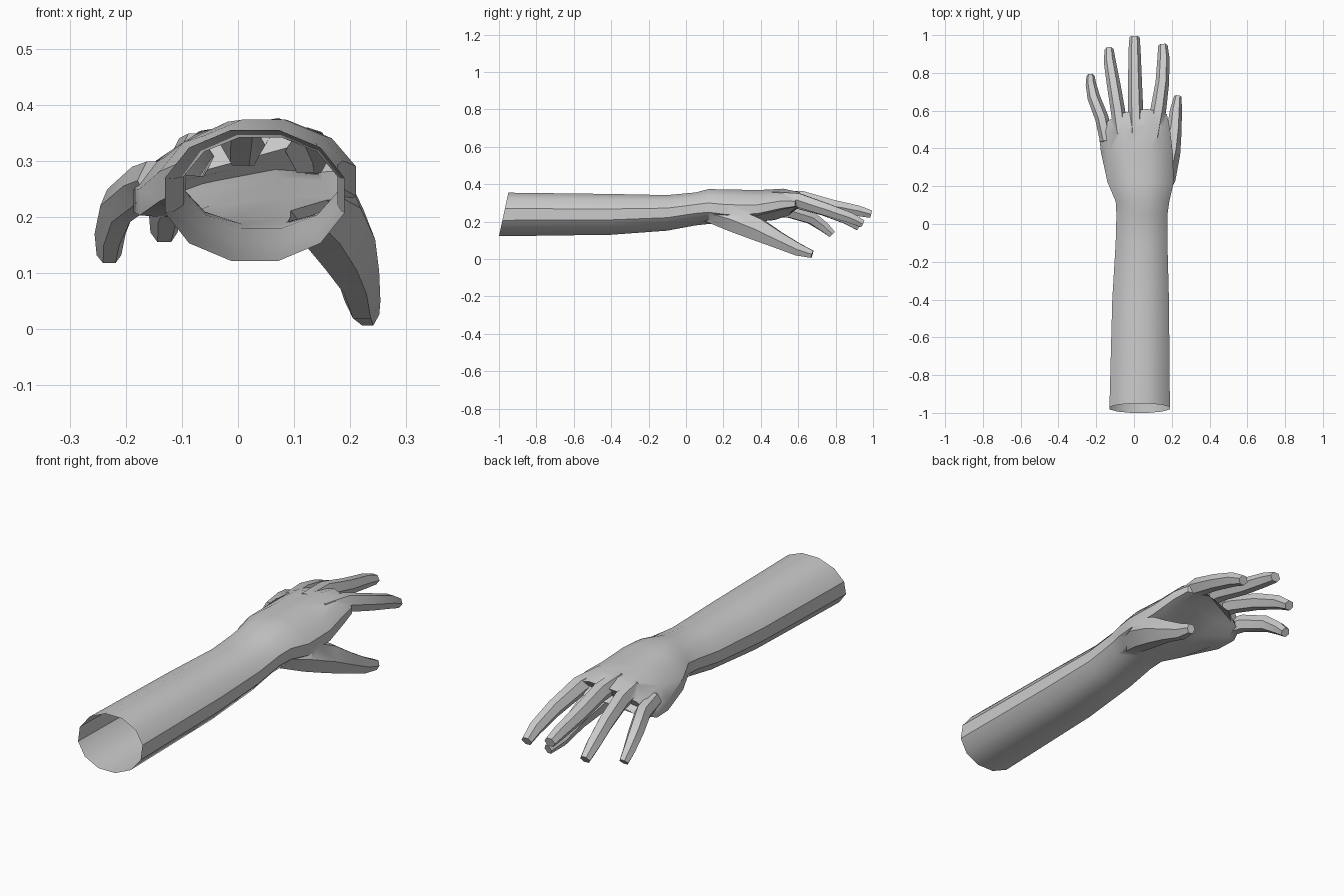
import bpy, bmesh, math
from mathutils import Vector

if "Cube" in bpy.data.objects:
    bpy.data.objects.remove(bpy.data.objects["Cube"])


def loft(name, rings):
    """Skin closed rings of points into a capped tube."""
    bm = bmesh.new()
    loops = [[bm.verts.new(p) for p in ring] for ring in rings]
    n = len(loops[0])
    for a, b in zip(loops, loops[1:]):
        for i in range(n):
            j = (i + 1) % n
            bm.faces.new((a[i], a[j], b[j], b[i]))
    bm.faces.new(loops[0])
    bm.faces.new(loops[-1])
    bmesh.ops.triangulate(bm, faces=[f for f in bm.faces if len(f.verts) == 4])
    bmesh.ops.recalc_face_normals(bm, faces=bm.faces)
    mesh = bpy.data.meshes.new(name)
    bm.to_mesh(mesh)
    bm.free()
    ob = bpy.data.objects.new(name, mesh)
    bpy.context.collection.objects.link(ob)
    return ob


def section(y, cx, hw, top, bot, arch=0, power=1.0, slant=0, shear=0, n=12):
    """Arm or palm cross-section; arch droops the sides, shear pulls them back."""
    pts = []
    for i in range(n):
        a = 2 * math.pi * (i + 0.5) / n
        c, s = math.cos(a), math.sin(a)
        c = math.copysign(abs(c) ** power, c) / math.cos(math.pi / n) ** power
        s = math.copysign(abs(s) ** power, s) / math.cos(math.pi / n) ** power
        x = cx + hw * c
        d2 = (x - 0.05) ** 2
        z = (top + bot) / 2 + s * (top - bot) / 2 - arch * d2
        pts.append((x, y + slant * s - shear * d2, z))
    return pts


def digit(name, path, n=6):
    """Finger from joints given as (x, y, z, half width, half height)."""
    pts = [Vector(p[:3]) for p in path]
    rings = []
    for k, p in enumerate(path):
        t = (pts[min(k + 1, len(pts) - 1)] - pts[max(k - 1, 0)]).normalized()
        side = t.cross(Vector((0, 0, 1))).normalized()
        up = side.cross(t)
        rings.append([pts[k] + side * (p[3] * math.cos(2 * math.pi * i / n))
                      + up * (p[4] * 1.12 * math.sin(2 * math.pi * i / n))
                      for i in range(n)])
    return loft(name, rings)


# Forearm, wrist and palm
arm = loft("forearm_and_hand", [
    section(-0.975, 0.03, 0.16, 0.355, 0.122, slant=0.025),
    section(-0.40, 0.035, 0.15, 0.348, 0.130),
    section(-0.10, 0.04, 0.137, 0.342, 0.152),
    section(0.05, 0.042, 0.135, 0.356, 0.180),
    section(0.12, 0.045, 0.142, 0.374, 0.188, 0.3),
    section(0.22, 0.035, 0.175, 0.374, 0.200, 0.9, 0.9),
    section(0.38, 0.015, 0.190, 0.370, 0.235, 1.5, 0.8),
    section(0.52, 0.002, 0.188, 0.377, 0.270, 1.7, 0.75, shear=0.8),
    section(0.61, 0.002, 0.172, 0.358, 0.285, 1.7, 0.75, shear=1.8),
])

# Fingers and thumb
digits = [
    digit("little_finger", [(-0.145, 0.44, 0.265, 0.035, 0.035), (-0.17, 0.56, 0.255, 0.036, 0.036),
                            (-0.213, 0.67, 0.22, 0.034, 0.033), (-0.228, 0.74, 0.17, 0.028, 0.027),
                            (-0.23, 0.782, 0.132, 0.022, 0.020)]),
    digit("ring_finger", [(-0.07, 0.48, 0.315, 0.036, 0.035), (-0.085, 0.60, 0.305, 0.038, 0.037),
                          (-0.108, 0.74, 0.265, 0.036, 0.034), (-0.128, 0.86, 0.215, 0.032, 0.029),
                          (-0.132, 0.925, 0.172, 0.024, 0.021)]),
    digit("middle_finger", [(0.01, 0.48, 0.332, 0.037, 0.036), (0.008, 0.62, 0.327, 0.040, 0.038),
                            (0.005, 0.78, 0.285, 0.036, 0.034), (0.003, 0.92, 0.258, 0.032, 0.029),
                            (0.003, 0.99, 0.240, 0.027, 0.021)]),
    digit("index_finger", [(0.105, 0.46, 0.325, 0.037, 0.036), (0.128, 0.60, 0.315, 0.042, 0.038),
                           (0.150, 0.75, 0.265, 0.036, 0.034), (0.156, 0.88, 0.22, 0.032, 0.029),
                           (0.153, 0.945, 0.188, 0.025, 0.021)]),
    digit("thumb", [(0.11, 0.12, 0.25, 0.05, 0.05), (0.155, 0.25, 0.215, 0.067, 0.067),
                    (0.19, 0.38, 0.16, 0.056, 0.062), (0.212, 0.49, 0.103, 0.04, 0.046),
                    (0.222, 0.60, 0.05, 0.032, 0.034), (0.232, 0.675, 0.026, 0.02, 0.021)]),
]

# Merge the digits into one skin
bpy.context.view_layer.objects.active = arm
for d in digits:
    mod = arm.modifiers.new("join_" + d.name, 'BOOLEAN')
    mod.operation = 'UNION'
    mod.solver = 'EXACT'
    mod.object = d
    bpy.ops.object.modifier_apply(modifier=mod.name)
    bpy.data.objects.remove(d, do_unlink=True)

# Open the cut end of the forearm
bm = bmesh.new()
bm.from_mesh(arm.data)
ends = [f for f in bm.faces if all(v.co.y < -0.9 for v in f.verts)]
bmesh.ops.delete(bm, geom=ends, context='FACES_ONLY')
bm.to_mesh(arm.data)
bm.free()

arm.select_set(True)
bpy.ops.object.shade_smooth_by_angle(angle=math.radians(38))
